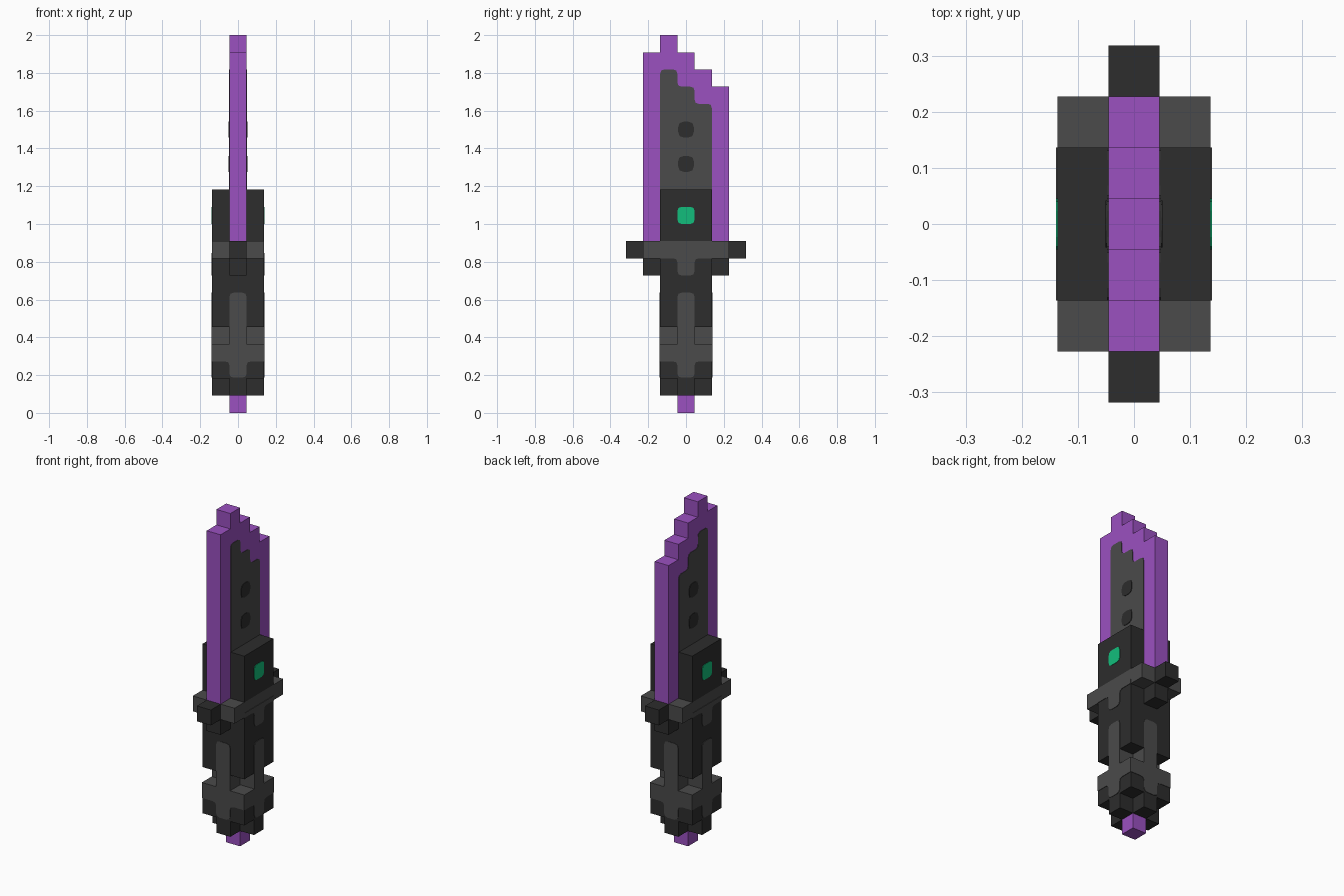
import bpy, bmesh
from mathutils import Vector

cube = bpy.data.objects.get("Cube")
if cube:
    bpy.data.objects.remove(cube, do_unlink=True)

U = 2 / 22      # size of one block
T = 0.03        # painted plate thickness, in blocks


def material(name, rgb):
    m = bpy.data.materials.new(name)
    m.use_nodes = True
    m.diffuse_color = (*rgb, 1)
    m.node_tree.nodes["Principled BSDF"].inputs["Base Color"].default_value = (*rgb, 1)
    return m


PURPLE = material("purple", (0.328, 0.082, 0.527))
GREY = material("mid grey", (0.069, 0.069, 0.069))
DARK = material("dark grey", (0.026, 0.026, 0.026))
GREEN = material("green", (0.006, 0.515, 0.2))


def rect(u, v0, v1):
    return [(-u, v0), (u, v0), (u, v1), (-u, v1)]


def soften(points, corners, r):
    """Replace the chosen corners with small three-point curves."""
    pts = [Vector(p) for p in points]
    out = []
    for i, p in enumerate(pts):
        if i not in corners:
            out.append(p)
            continue
        a = p + (pts[i - 1] - p).normalized() * r
        b = p + (pts[(i + 1) % len(pts)] - p).normalized() * r
        out += [a, (a + 2 * p + b) / 4, b]
    return out


def prism(name, points, axis, start, end, mat):
    """Extrude an outline (in blocks) along an axis."""
    place = {"x": lambda u, v, d: (d, u, v),
             "y": lambda u, v, d: (u, d, v),
             "z": lambda u, v, d: (u, v, d)}[axis]
    bm = bmesh.new()
    face = bm.faces.new([bm.verts.new(Vector(place(u, v, start)) * U) for u, v in points])
    moved = bmesh.ops.extrude_face_region(bm, geom=[face])["geom"]
    shift = Vector(place(0, 0, end - start)) * U
    bmesh.ops.translate(bm, vec=shift, verts=[g for g in moved if isinstance(g, bmesh.types.BMVert)])
    bmesh.ops.recalc_face_normals(bm, faces=bm.faces[:])
    mesh = bpy.data.meshes.new(name)
    bm.to_mesh(mesh)
    bm.free()
    mesh.materials.append(mat)
    obj = bpy.data.objects.new(name, mesh)
    bpy.context.collection.objects.link(obj)
    return obj


def plates(name, points, axis, depth, mat):
    """Thin painted plates on both opposite sides."""
    for side, s in (("left" if axis == "x" else "back", 1), ("right" if axis == "x" else "front", -1)):
        prism(f"{name}_{side}", points, axis, s * (depth - T), s * (depth + T), mat)


# Stepped blade
steps = [(-2.5, 21), (-1.5, 21), (-1.5, 22), (-0.5, 22), (-0.5, 21), (0.5, 21),
         (0.5, 20), (1.5, 20), (1.5, 19), (2.5, 19)]
prism("blade", [(2.5, 10), (-2.5, 10)] + steps, "x", -0.5, 0.5, PURPLE)

# Blade inlay with two dark dots
inlay = [(1.5, 10), (-1.5, 10), (-1.5, 20), (-0.5, 20), (-0.5, 19), (0.5, 19), (0.5, 18), (1.5, 18)]
plates("blade_inlay", soften(inlay, range(2, 8), 0.25), "x", 0.5, GREY)
for label, z in (("lower", 14), ("upper", 16)):
    plates(f"{label}_dot", soften(rect(0.46, z + 0.04, z + 0.96), range(4), 0.33), "x", 0.5 + T, DARK)

# Blade socket with green gem
prism("blade_socket", rect(1.5, -1.5, 1.5), "z", 10, 13, DARK)
plates("gem", soften(rect(0.5, 11, 12), range(4), 0.25), "x", 1.5, GREEN)

# Crossguard, its tips and the lugs under it
prism("crossguard", rect(1.5, -2.5, 2.5), "z", 9, 10, GREY)
for side, s in (("back", 1), ("front", -1)):
    prism(f"guard_tip_{side}", rect(0.5, 2.5 * s, 3.5 * s), "z", 9, 10, DARK)
    prism(f"guard_lug_{side}", rect(0.5, 1.5 * s, 2.5 * s), "z", 8, 9, DARK)
drip = [(-1.5, 9.3), (-1.5, 9), (-0.5, 9), (-0.5, 8), (0.5, 8), (0.5, 9), (1.5, 9), (1.5, 9.3)]
plates("guard_drip", soften(drip, range(2, 6), 0.25), "x", 1.5, GREY)

# Grip, notched neck and pommel
cross = [(-1.5, -0.5), (-0.5, -0.5), (-0.5, -1.5), (0.5, -1.5), (0.5, -0.5), (1.5, -0.5),
         (1.5, 0.5), (0.5, 0.5), (0.5, 1.5), (-0.5, 1.5), (-0.5, 0.5), (-1.5, 0.5)]
prism("grip", rect(1.5, -1.5, 1.5), "z", 5, 9, DARK)
prism("neck", cross, "z", 4, 5, GREY)
prism("pommel_band", rect(1.5, -1.5, 1.5), "z", 3, 4, GREY)
prism("pommel", rect(1.5, -1.5, 1.5), "z", 2, 3, DARK)
prism("pommel_step", cross, "z", 1, 2, DARK)
prism("pommel_tip", rect(0.5, -0.5, 0.5), "z", 0, 1, PURPLE)

# Grip stripe on all four sides
stripe = [(-1.5, 4), (-1.5, 3), (-0.5, 3), (-0.5, 2.05), (0.5, 2.05), (0.5, 3),
          (1.5, 3), (1.5, 4), (0.5, 4), (0.5, 7), (-0.5, 7), (-0.5, 4)]
for axis in "xy":
    plates(f"grip_stripe_{axis}", soften(stripe, (2, 3, 4, 5, 9, 10), 0.25), axis, 1.5, GREY)
